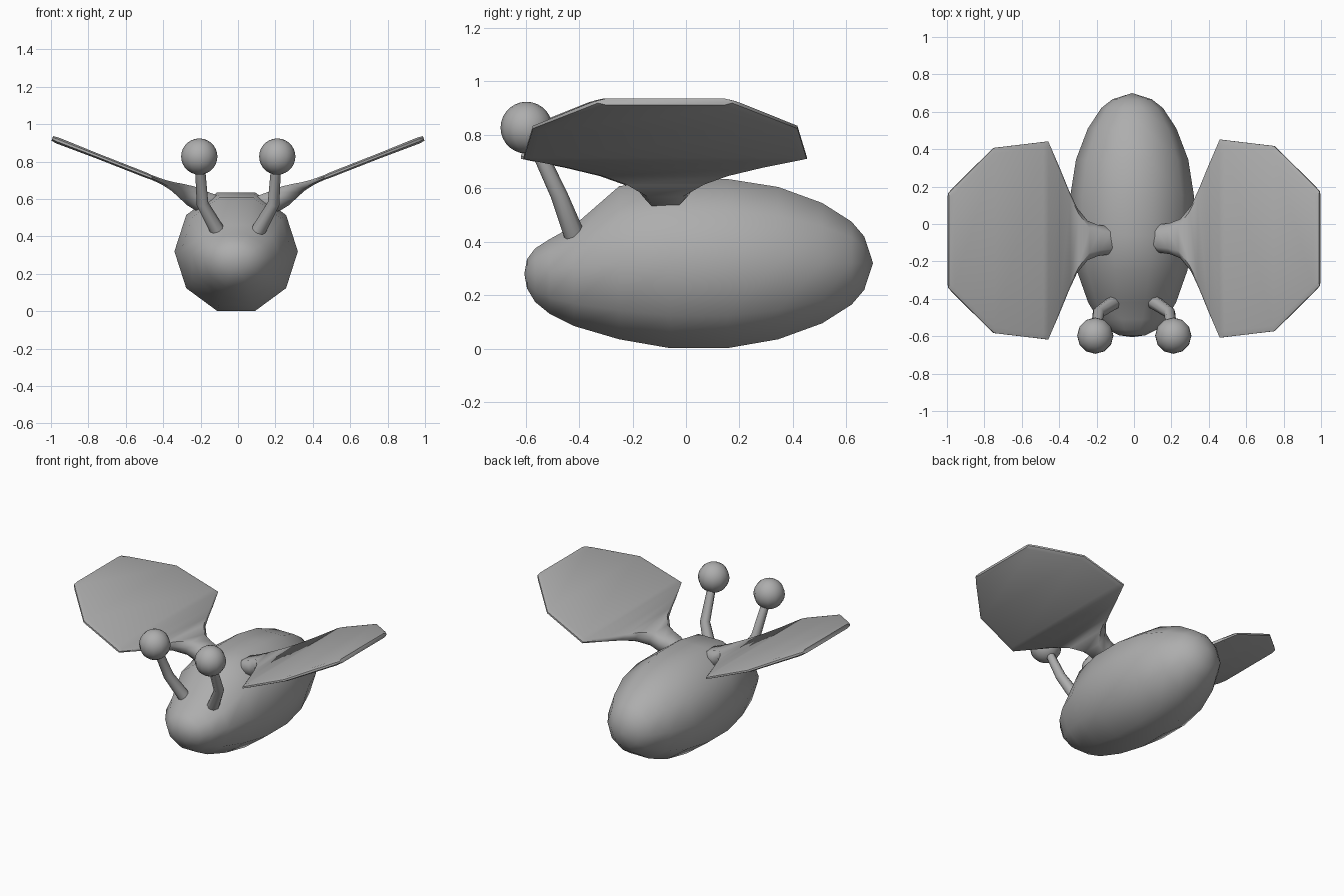
import bpy, bmesh, math
from mathutils import Vector

if "Cube" in bpy.data.objects:
    bpy.data.objects.remove(bpy.data.objects["Cube"])

grey = bpy.data.materials.new("plain_grey")
grey.diffuse_color = (0.42, 0.42, 0.42, 1)
grey.use_nodes = True
grey.node_tree.nodes["Principled BSDF"].inputs["Base Color"].default_value = grey.diffuse_color


def finish(name, bm, angle=60):
    bmesh.ops.recalc_face_normals(bm, faces=bm.faces)
    me = bpy.data.meshes.new(name)
    bm.to_mesh(me)
    bm.free()
    me.materials.append(grey)
    ob = bpy.data.objects.new(name, me)
    bpy.context.collection.objects.link(ob)
    bpy.ops.object.select_all(action='DESELECT')
    ob.select_set(True)
    bpy.context.view_layer.objects.active = ob
    bpy.ops.object.shade_smooth_by_angle(angle=math.radians(angle))
    return ob


def loft(rings, tips=(None, None)):
    """Skin a list of point rings; close each end with a tip point or a cap."""
    bm = bmesh.new()
    vr = [[bm.verts.new(p) for p in ring] for ring in rings]
    n = len(vr[0])
    for a, b in zip(vr, vr[1:]):
        for i in range(n):
            j = (i + 1) % n
            bm.faces.new((a[i], a[j], b[j], b[i]))
    for ring, tip in zip((vr[0], vr[-1]), tips):
        if tip is None:
            bm.faces.new(ring)
        else:
            t = bm.verts.new(tip)
            for i in range(n):
                bm.faces.new((ring[i], ring[(i + 1) % n], t))
    return bm


# Body: ten-sided egg with a scooped snout; (y, half width, bottom z, top z, middle z)
BODY = [(-0.595, 0.07, 0.225, 0.335, 0.28), (-0.565, 0.13, 0.175, 0.375, 0.28),
        (-0.51, 0.18, 0.13, 0.41, 0.29), (-0.42, 0.235, 0.085, 0.46, 0.305),
        (-0.25, 0.295, 0.035, 0.608, 0.32), (-0.06, 0.33, 0.002, 0.635, 0.32),
        (0.155, 0.33, 0.002, 0.635, 0.32), (0.345, 0.30, 0.035, 0.605, 0.32),
        (0.51, 0.237, 0.095, 0.545, 0.32), (0.62, 0.165, 0.165, 0.475, 0.32),
        (0.667, 0.105, 0.22, 0.42, 0.32)]
S = math.sin(math.radians(72))
rings = []
for y, w, lo, hi, mid in BODY:
    ring = []
    for k in range(10):
        a = k * math.tau / 10
        s = math.sin(a) / S
        ring.append((-0.01 + w * math.cos(a), y, mid + s * ((hi - mid) if s > 0 else (mid - lo))))
    rings.append(ring)
finish("body", loft(rings, ((-0.01, -0.605, 0.28), (-0.01, 0.70, 0.32))))

# Wing: round neck flaring to a thin blade; (x, middle z, half width, half thickness)
WING = [(0.11, 0.585, 0.05, 0.030), (0.14, 0.578, 0.075, 0.046), (0.20, 0.59, 0.083, 0.055),
        (0.255, 0.618, 0.105, 0.050), (0.31, 0.648, 0.175, 0.034), (0.35, 0.668, 0.265, 0.022),
        (0.40, 0.69, 0.39, 0.014), (0.46, 0.715, 0.53, 0.011), (0.49, 0.727, 0.526, 0.013),
        (0.75, 0.829, 0.495, 0.013), (0.965, 0.913, 0.283, 0.016), (0.993, 0.924, 0.252, 0.012)]


def wing(name, side, yc):
    rings = []
    for x, z, w, t in WING:
        bevel = 0.62 * w if x < 0.28 else w - 0.03
        outline = [(w, 0.4), (bevel, 1), (-bevel, 1), (-w, 0.4),
                   (-w, -0.4), (-bevel, -1), (bevel, -1), (w, -0.4)]
        rings.append([(side * (x - 0.37 * t * v), yc + u, z + t * v) for u, v in outline])
    finish(name, loft(rings), 50)


wing("right_wing", 1, -0.078)
wing("left_wing", -1, -0.088)


# Eye stalks: bent tapering tubes with a ball on top
def stalk(name, side):
    path = [Vector((side * x, y, z)) for x, y, z in
            ((0.08, -0.40, 0.38), (0.19, -0.475, 0.575), (0.205, -0.58, 0.80))]
    rings = []
    for i, p in enumerate(path):
        d = (path[min(i + 1, 2)] - path[max(i - 1, 0)]).normalized()
        u = d.cross(Vector((0, 1, 0))).normalized()
        v = d.cross(u)
        r = (0.042, 0.032, 0.026)[i]
        rings.append([p + r * (u * math.cos(k * math.tau / 8) + v * math.sin(k * math.tau / 8))
                      for k in range(8)])
    finish(name, loft(rings))


def ball(name, x):
    bm = bmesh.new()
    bmesh.ops.create_uvsphere(bm, u_segments=12, v_segments=14, radius=0.097)
    bmesh.ops.translate(bm, verts=bm.verts, vec=(x, -0.597, 0.827))
    finish(name, bm)


for label, side, x in (("right", 1, 0.21), ("left", -1, -0.207)):
    stalk(label + "_eye_stalk", side)
    ball(label + "_eye_ball", x)
